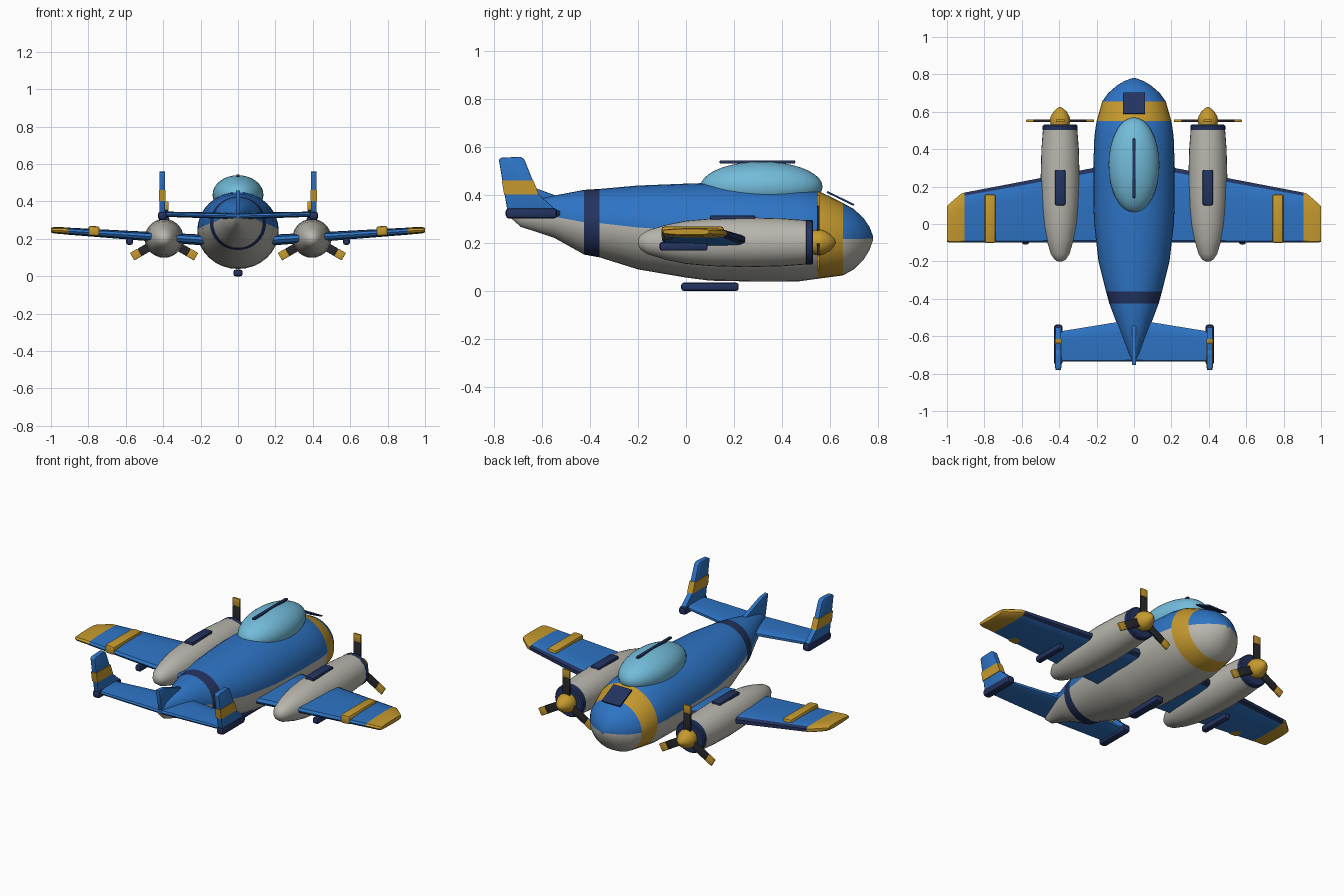
import bpy, bmesh, math
from mathutils import Matrix, Vector

if "Cube" in bpy.data.objects:
    bpy.data.objects.remove(bpy.data.objects["Cube"])


def material(name, rgb):
    m = bpy.data.materials.new(name)
    m.diffuse_color = (*rgb, 1)
    m.use_nodes = True
    m.node_tree.nodes["Principled BSDF"].inputs["Base Color"].default_value = m.diffuse_color
    return m


BLUE = material("sky_blue", (0.027, 0.175, 0.56))
GREY = material("warm_grey", (0.48, 0.47, 0.42))
GOLD = material("gold", (0.56, 0.32, 0.027))
NAVY = material("navy", (0.017, 0.033, 0.115))
GLASS = material("pale_glass", (0.17, 0.50, 0.70))
DARK = material("charcoal", (0.022, 0.022, 0.027))


def finish(name, bm, mats, bevel=0.0, angle=35):
    bmesh.ops.recalc_face_normals(bm, faces=bm.faces[:])
    if bevel:
        bmesh.ops.bevel(bm, geom=bm.edges[:], offset=bevel, segments=2,
                        profile=0.5, affect='EDGES', clamp_overlap=True)
    me = bpy.data.meshes.new(name)
    bm.to_mesh(me)
    bm.free()
    for m in mats:
        me.materials.append(m)
    ob = bpy.data.objects.new(name, me)
    bpy.context.collection.objects.link(ob)
    bpy.ops.object.select_all(action='DESELECT')
    ob.select_set(True)
    bpy.context.view_layer.objects.active = ob
    bpy.ops.object.shade_smooth_by_angle(angle=math.radians(angle))
    return ob


def loft(name, rings, mats, rule=lambda i, j: 0, bevel=0.0, angle=35):
    """Skin closed rings; rule(i, j) gives the material of span i, side j."""
    bm = bmesh.new()
    vs = [[bm.verts.new(p) for p in r] for r in rings]
    n = len(vs[0])
    for i in range(len(vs) - 1):
        for j in range(n):
            k = (j + 1) % n
            f = bm.faces.new((vs[i][j], vs[i][k], vs[i + 1][k], vs[i + 1][j]))
            f.material_index = rule(i, j)
    bm.faces.new(vs[0]).material_index = rule(0, 0)
    bm.faces.new(vs[-1]).material_index = rule(len(vs) - 2, 0)
    return finish(name, bm, mats, bevel, angle)


def ellipse(x, y, z, rx, rz, n=32):
    return [(x + rx * math.cos(2 * math.pi * k / n), y,
             z + rz * math.sin(2 * math.pi * k / n)) for k in range(n)]


def box(name, centre, size, mat, bevel=0.0, rot=Matrix()):
    bm = bmesh.new()
    bmesh.ops.create_cube(bm, size=1, matrix=Matrix.Translation(centre) @ rot
                          @ Matrix.Diagonal((*size, 1)))
    return finish(name, bm, [mat], bevel)


def ball(name, centre, radii, mat):
    bm = bmesh.new()
    bmesh.ops.create_uvsphere(bm, u_segments=32, v_segments=18, radius=1,
                              matrix=Matrix.Translation(centre) @ Matrix.Diagonal((*radii, 1)))
    return finish(name, bm, [mat])


def prism(name, x, half, outline, mat, bevel=0.0):
    return loft(name, [[(x + d, y, z) for y, z in outline] for d in (-half, half)],
                [mat], bevel=bevel)


# wing section: (chord fraction from leading edge, height fraction)
FOIL = [(0, 0.45), (0.06, 0.85), (0.3, 1), (0.7, 0.9), (0.97, 0.6), (1, 0),
        (0.97, -0.6), (0.7, -0.9), (0.3, -1), (0.06, -0.85), (0, -0.45)]


def foil(x, lead, trail, z, t):
    return [(x, lead + (trail - lead) * c, z + t * h) for c, h in FOIL]


# fuselage: blue above, grey below, gold nose band and navy tail band
STATIONS = [(-.735, .32, .008, .012), (-.69, .318, .03, .05), (-.55, .31, .085, .088),
            (-.425, .287, .132, .135), (-.36, .283, .15, .143), (-.2, .265, .19, .175),
            (0, .252, .213, .196), (.1, .247, .217, .204), (.3, .242, .218, .203),
            (.47, .238, .212, .198), (.55, .235, .2, .184), (.655, .216, .17, .151),
            (.70, .216, .138, .126), (.74, .217, .092, .088), (.765, .219, .05, .05),
            (.78, .22, .01, .01)]


def hull_colour(i, j):
    if STATIONS[i][0] == .55:
        return 2
    if STATIONS[i][0] == -.425:
        return 3
    return 0 if j < 16 else 1


loft("fuselage", [ellipse(0, y, z, rx, rz) for y, z, rx, rz in STATIONS],
     [BLUE, GREY, GOLD, NAVY], hull_colour, angle=50)

# canopy, its spine bar, nose plate and belly skid
ball("canopy", (0, .315, .435), (.136, .255, .105), GLASS)
box("canopy_bar", (0, .298, .538), (.018, .316, .014), NAVY, .005)
box("nose_plate", (0, .645, .386), (.12, .125, .008), NAVY,
    rot=Matrix.Rotation(math.radians(-26), 4, 'X'))
box("belly_skid", (0, .1, .0175), (.05, .24, .035), NAVY, .011)

# tailplane and small centre fin
loft("tailplane", [foil(-.4, -.575, -.735, .332, .014), foil(0, -.51, -.735, .322, .017),
                   foil(.4, -.575, -.735, .332, .014)], [BLUE])
prism("centre_fin", 0, .012, [(-.52, .39), (-.70, .455), (-.755, .46), (-.725, .32), (-.6, .32)],
      BLUE, .004)

FIN = [(-.742, .315), (-.781, .548), (-.772, .556), (-.69, .56), (-.675, .55),
       (-.617, .405), (-.555, .35), (-.545, .32)]
NACELLE = [(-.2, .012), (-.19, .03), (-.16, .05), (-.08, .074), (0, .09), (.1, .099),
           (.25, .104), (.4, .1), (.505, .092)]
SPINNER = [(.53, .05), (.555, .055), (.575, .05), (.6, .036), (.617, .018), (.625, .004)]
EX, EZ = .395, .203

for s, side in ((1, "right"), (-1, "left")):
    # wing with navy leading edge and gold tip
    spans = [(.1, .322, -.1, .188, .03), (.905, .168, -.1, .241, .019),
             (.925, .162, -.1, .243, .019), (.985, .11, -.1, .246, .017),
             (1.0, .095, -.095, .247, .012)]
    loft(side + "_wing", [foil(s * x, *r) for x, *r in spans], [BLUE, NAVY, GOLD],
         lambda i, j: 2 if i > 0 else (1 if j in (0, 9, 10) else 0))
    box(side + "_wing_band", (s * .77, .028, .242), (.06, .26, .052), GOLD, .012,
        Matrix.Rotation(-s * .06, 4, 'Y'))
    box(side + "_wing_rail", (s * .58, -.01, .186), (.035, .2, .036), NAVY, .01)
    ball(side + "_tip_light", (s * .99, .035, .247), (.01, .022, .012), GREY)

    # engine nacelle, cowl ring and top vent
    loft(side + "_nacelle", [ellipse(s * EX, y, EZ, r, r, 28) for y, r in NACELLE], [GREY],
         angle=50)
    loft(side + "_cowl_ring", [ellipse(s * EX, y, EZ, r, r, 28) for y, r in
                               ((.498, .085), (.502, .093), (.525, .093), (.531, .086))], [NAVY])
    box(side + "_nacelle_vent", (s * EX, .195, .304), (.055, .19, .024), NAVY, .008)

    # propeller: spinner and three gold-tipped blades
    loft(side + "_spinner", [ellipse(s * EX, y, EZ, r, r, 24) for y, r in SPINNER], [GOLD],
         angle=50)
    for k in range(3):
        turn = Matrix.Rotation(k * 2 * math.pi / 3, 4, 'Y')
        for part, lo, hi, mat in (("blade", .03, .15, DARK), ("blade_tip", .15, .197, GOLD)):
            c = Vector((s * EX, .552, EZ)) + turn @ Vector((0, 0, (lo + hi) / 2))
            box(f"{side}_{part}_{k + 1}", c, (.046, .012, hi - lo), mat, .002, turn)

    # end fin with gold band and navy foot
    fx = s * .405
    prism(side + "_end_fin", fx, .015, FIN, BLUE, .004)
    prism(side + "_fin_band", fx, .018,
          [(-.759, .403), (-.769, .462), (-.637, .462), (-.614, .403)], GOLD)
    box(side + "_fin_foot", (fx, -.645, .324), (.046, .215, .044), NAVY, .014)
